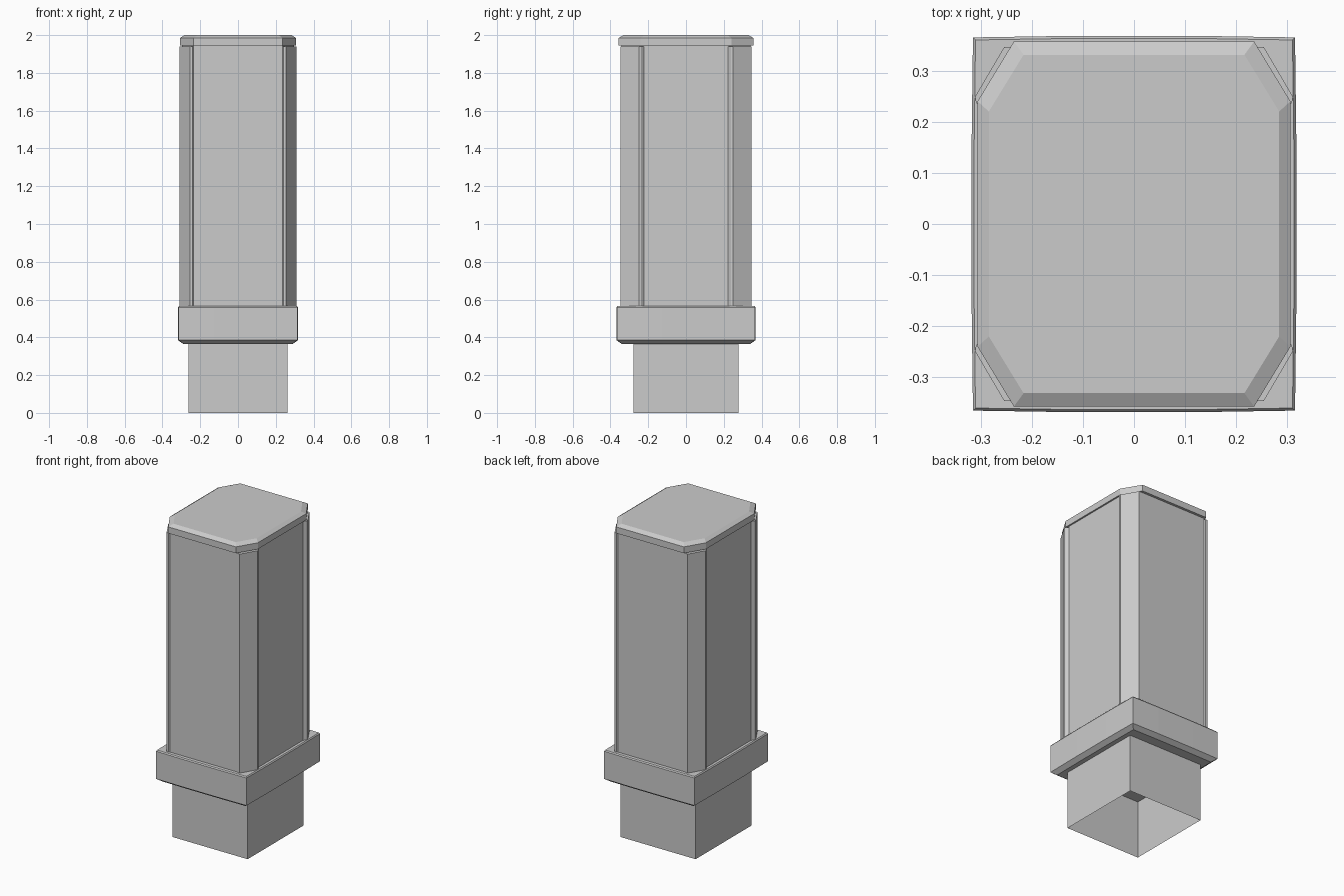
import bpy, bmesh

if "Cube" in bpy.data.objects:
    bpy.data.objects.remove(bpy.data.objects["Cube"])


def loft(name, rings, bottom=True, top=True):
    """Skin a stack of (outline, z) rings, optionally capping the ends."""
    bm = bmesh.new()
    loops = [[bm.verts.new((x, y, z)) for x, y in pts] for pts, z in rings]
    n = len(loops[0])
    for a, b in zip(loops, loops[1:]):
        for i in range(n):
            j = (i + 1) % n
            bm.faces.new((a[i], a[j], b[j], b[i]))
    if bottom:
        bm.faces.new(loops[0][::-1])
    if top:
        bm.faces.new(loops[-1])
    me = bpy.data.meshes.new(name)
    bm.to_mesh(me)
    bm.free()
    ob = bpy.data.objects.new(name, me)
    bpy.context.collection.objects.link(ob)
    return ob


def mirrored(quarter):
    """Complete a +x +y quarter outline (given anticlockwise) to all four."""
    half = quarter + [(-x, y) for x, y in reversed(quarter)]
    return half + [(-x, -y) for x, y in half]


def rect(x, y, bow=0.0):
    """Rectangle whose sides bulge slightly in the middle."""
    if not bow:
        return mirrored([(x, y)])
    return mirrored([(x + bow, y * 0.35), (x, y), (x * 0.4, y + bow)])


def octagon(x, y, cx, cy):
    return mirrored([(x, cy), (cx, y)])


# Hollow square plug, open underneath
loft("base_plug", [(rect(0.261, 0.277), 0.0), (rect(0.261, 0.277), 0.37)], bottom=False, top=False)

# Collar with chamfered underside
loft("collar", [
    (rect(0.288, 0.338, 0.002), 0.365),
    (rect(0.315, 0.365, 0.003), 0.385),
    (rect(0.315, 0.365, 0.003), 0.558),
    (rect(0.310, 0.360, 0.003), 0.565),
])

# Main shaft with cut corners
shaft = octagon(0.296, 0.341, 0.235, 0.225)
loft("shaft", [(shaft, 0.56), (shaft, 1.95)])

# Raised strips on the four cut corners
strip = [(0.296, 0.222), (0.309, 0.237), (0.311, 0.249),
         (0.254, 0.346), (0.240, 0.346), (0.230, 0.335)]
for sx in (1, -1):
    for sy in (1, -1):
        pts = [(sx * x, sy * y) for x, y in strip]
        if sx * sy < 0:
            pts.reverse()
        loft("corner_strip", [(pts, 0.56), (pts, 1.94)])

# Cap with bevelled top edge
loft("cap", [
    (octagon(0.306, 0.357, 0.235, 0.240), 1.945),
    (octagon(0.306, 0.357, 0.235, 0.240), 1.985),
    (octagon(0.284, 0.331, 0.216, 0.220), 2.0),
])
